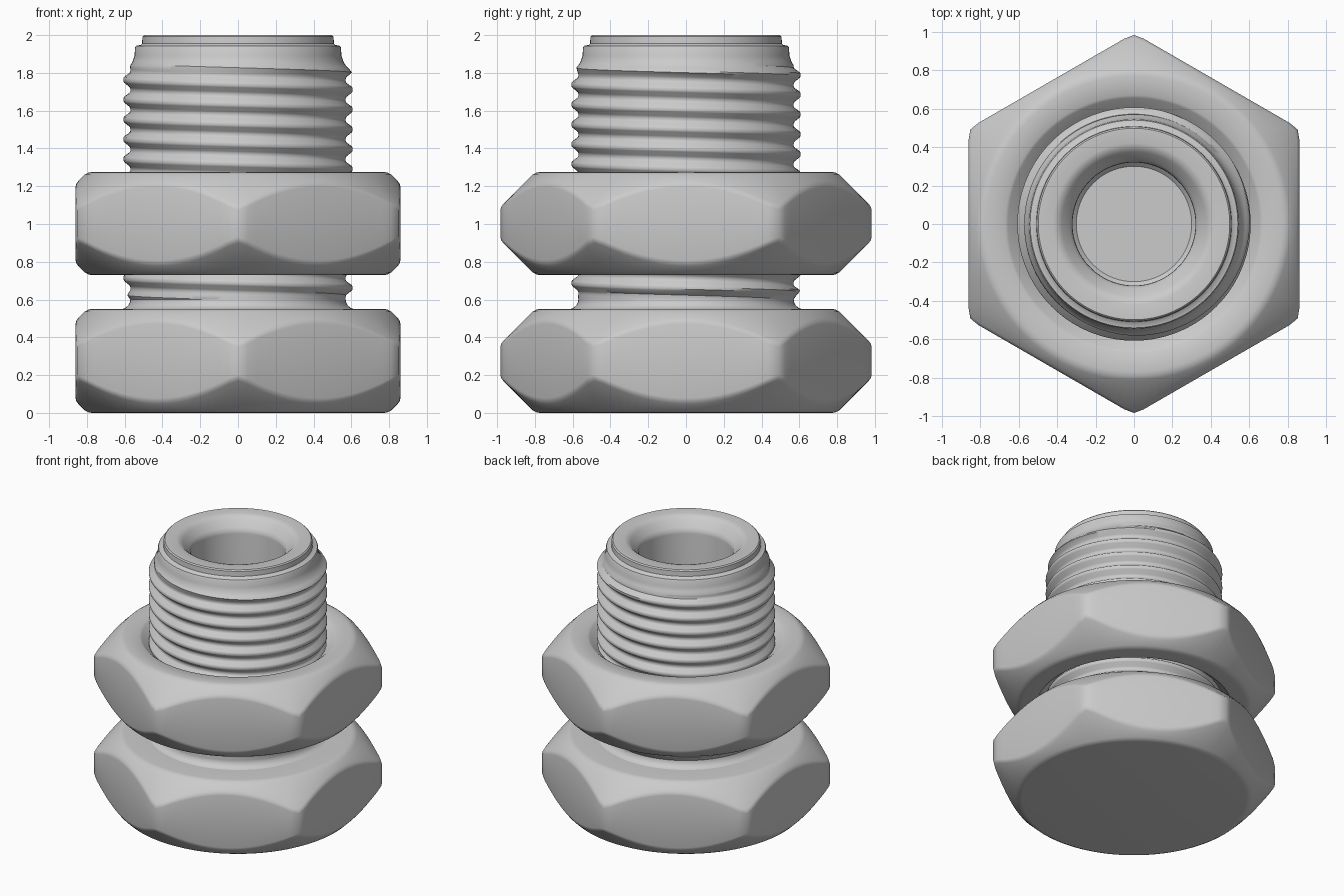
import bpy, bmesh
from math import sin, cos, pi, radians, degrees

if "Cube" in bpy.data.objects:
    bpy.data.objects.remove(bpy.data.objects["Cube"])

SEG = 120


def sweep(name, profile_at):
    """Skin (radius, z) profiles given per angle around z, welding seam and poles."""
    bm = bmesh.new()
    cols = []
    for i in range(SEG + 1):
        t = 2 * pi * i / SEG
        cols.append([bm.verts.new((r * cos(t), r * sin(t), z)) for r, z in profile_at(t)])
    for a, b in zip(cols, cols[1:]):
        for j in range(len(a) - 1):
            bm.faces.new((a[j], b[j], b[j + 1], a[j + 1]))
    bmesh.ops.remove_doubles(bm, verts=bm.verts[:], dist=0.0003)
    bmesh.ops.recalc_face_normals(bm, faces=bm.faces[:])
    mesh = bpy.data.meshes.new(name)
    bm.to_mesh(mesh)
    bm.free()
    ob = bpy.data.objects.new(name, mesh)
    bpy.context.collection.objects.link(ob)
    bpy.ops.object.select_all(action='DESELECT')
    ob.select_set(True)
    bpy.context.view_layer.objects.active = ob
    bpy.ops.object.shade_smooth_by_angle(angle=radians(35))
    return ob


def hex_side(t, z0, z1):
    """Hexagon wall cut by 45 degree cones, with slightly rounded edges."""
    d = (degrees(t) + 30) % 60 - 30
    R = min(0.86 / cos(radians(d)), 0.983)
    c = R - 0.80
    half = [(0.77, 0), (0.79, 0.002), (0.812, 0.014),
            (R - 0.015, c - 0.013), (R - 0.004, c + 0.002), (R, c + 0.018)]
    return [(r, z0 + h) for r, h in half] + [(r, z1 - h) for r, h in reversed(half)]


# Bolt head
sweep("bolt_head", lambda t: [(0, 0)] + hex_side(t, 0, 0.55) + [(0.60, 0.55)])


# Loose nut with countersunk bore
def nut_profile(t):
    z0, z1 = 0.73, 1.275
    bore = [(0.67, z1), (0.655, z1 - 0.01), (0.60, z1 - 0.06),
            (0.60, z0 + 0.06), (0.67, z0)]
    return [(0.67, z0)] + hex_side(t, z0, z1) + bore


sweep("hex_nut", nut_profile)

# Threaded hollow shaft
PITCH, ROOT, DEPTH = 0.105, 0.57, 0.037
Z_LOW, Z_HIGH = 0.60, 1.84
THREAD = [(0, 0), (0.12, 0), (0.22, 0.12), (0.44, 0.9), (0.52, 1),
          (0.64, 1), (0.72, 0.9), (0.92, 0.12)]


def shaft_profile(t):
    pts = [(0.62, 0.548), (0.597, 0.555), (0.582, 0.568), (0.573, 0.585), (ROOT, Z_LOW)]
    for turn in range(int((Z_HIGH - Z_LOW) / PITCH) + 3):
        for f, h in THREAD:
            z = Z_LOW + PITCH * (turn + f - t / (2 * pi))
            z = min(max(z, Z_LOW), Z_HIGH)
            fade = min(1, (z - Z_LOW) / 0.05, (Z_HIGH - z) / 0.04)
            pts.append((ROOT + DEPTH * h * fade, z))
    # plain tip, rim and blind bore
    pts += [(ROOT, Z_HIGH), (0.558, 1.86), (0.548, 1.89), (0.545, 1.935), (0.54, 1.943),
            (0.515, 1.948), (0.508, 1.955), (0.506, 1.992), (0.498, 2.0),
            (0.42, 2.0), (0.395, 1.993), (0.375, 1.975), (0.335, 1.93), (0.322, 1.91),
            (0.32, 1.89), (0.32, 0.62), (0.30, 0.60), (0, 0.60)]
    return pts


sweep("threaded_shaft", shaft_profile)
